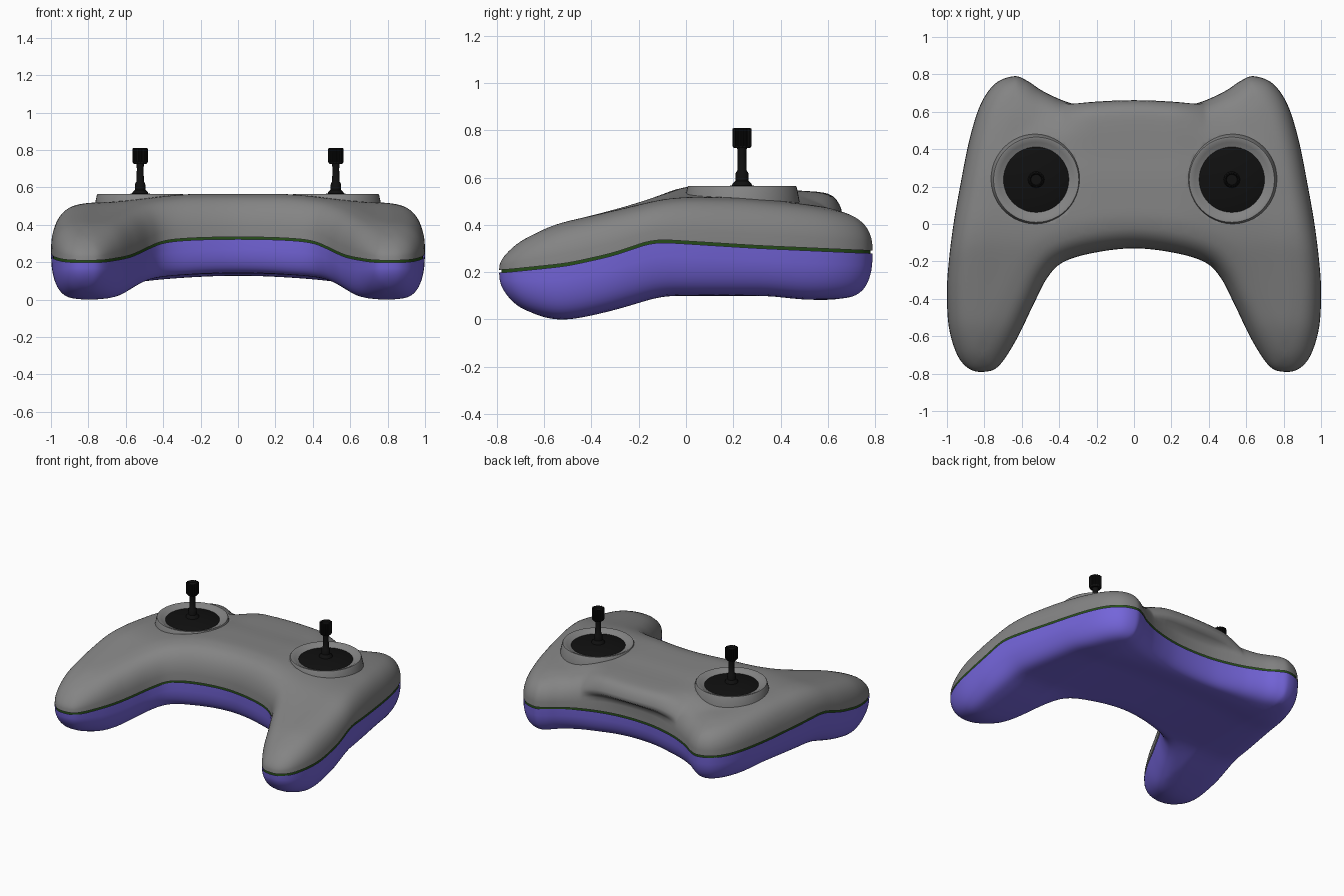
import bpy, bmesh, math
from mathutils import Vector
from mathutils.kdtree import KDTree
from mathutils.geometry import delaunay_2d_cdt

if "Cube" in bpy.data.objects:
    bpy.data.objects.remove(bpy.data.objects["Cube"])


def material(name, col):
    m = bpy.data.materials.new(name)
    m.diffuse_color = (*col, 1)
    m.use_nodes = True
    m.node_tree.nodes["Principled BSDF"].inputs["Base Color"].default_value = m.diffuse_color
    return m


GREY = material("dark_grey", (0.23, 0.23, 0.23))
PURPLE = material("purple", (0.175, 0.13, 0.70))
GREEN = material("green", (0.02, 0.075, 0.01))
BLACK = material("black", (0.005, 0.005, 0.005))


def add_object(name, bm, mat=None, angle=180):
    me = bpy.data.meshes.new(name)
    bm.to_mesh(me)
    bm.free()
    ob = bpy.data.objects.new(name, me)
    bpy.context.collection.objects.link(ob)
    if mat:
        me.materials.append(mat)
    bpy.ops.object.select_all(action='DESELECT')
    ob.select_set(True)
    bpy.context.view_layer.objects.active = ob
    bpy.ops.object.shade_smooth_by_angle(angle=math.radians(angle))
    return ob


# Outline of the body: right half from back centre round to front centre
HALF = [(0, .592), (.14, .60), (.26, .623), (.36, .653), (.43, .682), (.50, .718), (.57, .765),
        (.64, .79), (.74, .752), (.82, .64), (.88, .45), (.93, .2), (.965, 0), (.99, -.2),
        (1, -.36), (.99, -.55), (.945, -.70), (.88, -.775), (.80, -.79), (.722, -.758),
        (.63, -.62), (.542, -.44), (.465, -.29), (.38, -.205), (.22, -.155), (0, -.13)]
LOOP = [Vector(p) for p in HALF + [(-x, y) for x, y in HALF[-2:0:-1]]]


def spline(k):
    out, n = [], len(LOOP)
    for i in range(n):
        a, b, c, d = (LOOP[(i + j - 1) % n] for j in range(4))
        for s in range(k):
            t = s / k
            out.append(.5 * (2 * b + (c - a) * t + (2 * a - 5 * b + 4 * c - d) * t * t
                             + (3 * b - a - 3 * c + d) * t ** 3))
    return out


def normals(pts):
    n = len(pts)
    res = []
    for i in range(n):
        t = (pts[(i + 1) % n] - pts[i - 1]).normalized()
        res.append(Vector((t.y, -t.x)))
    return res


EDGE, DENSE = spline(8), spline(40)
EDGE_N, DENSE_N = normals(EDGE), normals(DENSE)
TREE = KDTree(len(DENSE))
for i, p in enumerate(DENSE):
    TREE.insert((p.x, p.y, 0), i)
TREE.balance()


def depth(p):
    co, i, d = TREE.find((p[0], p[1], 0))
    return d if (Vector((p[0], p[1])) - DENSE[i]).dot(DENSE_N[i]) >= 0 else -d


# Height profiles along y
def curve(pts):
    def lin(y):
        if y <= pts[0][0]:
            return pts[0][1]
        for (a, u), (b, v) in zip(pts, pts[1:]):
            if y <= b:
                return u + (v - u) * (y - a) / (b - a)
        return pts[-1][1]
    return lambda y: sum(lin(y + k * .02) * (5 - abs(k)) for k in range(-4, 5)) / 25


def smooth(a, b, x):
    t = min(1, max(0, (x - a) / (b - a)))
    return t * t * (3 - 2 * t)


seam = curve([(-.79, .205), (-.5, .235), (-.3, .28), (-.14, .337), (-.05, .332), (.3, .31),
              (.79, .288)])
top_y = curve([(-.79, .29), (-.7, .345), (-.55, .405), (-.3, .462), (-.1, .51), (.02, .52),
               (.25, .515), (.45, .495), (.6, .475), (.79, .44)])
low_y = curve([(-.79, .09), (-.7, .035), (-.55, -.005), (-.45, .005), (-.3, .04), (-.1, .10),
               (.35, .10), (.5, .083), (.79, .083)])
STICK = (.523, .237)


def top(x, y):
    back = smooth(.35, .6, y)
    return top_y(y) + (.046 + .012 * back) * (1 - smooth(.2, .78 - .25 * back, abs(x)))


def low(x, y):
    return low_y(y) + .04 * max(0, 1 - (x / .62) ** 2)


# Flat triangulation: rings following the edge, grid in the middle
pts = list(EDGE)
for d in (.0025, .006, .01, .015, .022, .031, .042, .055, .07, .087, .107):
    for p, n in zip(EDGE, EDGE_N):
        q = p + n * d
        if depth(q) > .96 * d:
            pts.append(q)
G = .021
for i in range(-48, 49):
    for j in range(-38, 39):
        q = Vector(((i + .5 * (j % 2)) * G, j * G))
        if depth(q) > .12:
            pts.append(q)
flat_v, _, flat_f, *_ = delaunay_2d_cdt(pts, [], [list(range(len(EDGE)))], 1, 1e-5)


# Depths around each point, so the rounding has no ridge along the middle
def samples(p):
    d = max(0, depth(p))
    rho = min(.075, .65 * max(0, d - .02))
    ds = [d]
    if rho > .004 and d < .27:
        for k in range(16):
            a = math.pi * k / 8
            r = rho * (1 if k % 2 else .6)
            ds.append(max(0, depth((p[0] + r * math.cos(a), p[1] + r * math.sin(a)))))
    return ds


flat_d = [samples(v) for v in flat_v]


def shell(name, upper, mat):
    bm = bmesh.new()
    for p, ds in zip(flat_v, flat_d):
        x, y = p
        if upper:
            r = .155 - .06 * max(0, 1 - (x / .4) ** 4) * smooth(.25, .42, y)
        else:
            r = .13 - .04 * (1 - smooth(.25, .55, abs(x)))
        h = sum((1 - (1 - min(1, d / r)) ** 2.3) ** (1 / 2.3) for d in ds) / len(ds)
        s = seam(y) + (.003 if upper else -.009)
        z = s + ((top(x, y) if upper else low(x, y)) - s) * h
        if upper:
            # straight lip overhanging the curved back edge
            if y > .2:
                reach = .087 * max(0, 1 - (x / .38) ** 2)
                y += reach * smooth(.38, .64, h) * (1 - smooth(.025, .28, ds[0]))
            # sink the surface under the stick wells
            if math.hypot(abs(x) - STICK[0], y - STICK[1]) < .212:
                z = min(z, .49)
        bm.verts.new((x, y, z))
    bm.verts.ensure_lookup_table()
    for f in flat_f:
        bm.faces.new([bm.verts[i] for i in (f if upper else reversed(f))])
    return add_object(name, bm, mat)


shell("upper_shell", True, GREY)
shell("lower_shell", False, PURPLE)

# Green band set into the gap between the shells
bm = bmesh.new()
rows = []
for p, n in zip(EDGE, EDGE_N):
    q = p + n * .01
    rows.append([bm.verts.new((q.x, q.y, seam(q.y) + dz)) for dz in (-.03, .02)])
for a, b in zip(rows, rows[1:] + rows[:1]):
    bm.faces.new((a[0], a[1], b[1], b[0]))
add_object("seam_band", bm, GREEN)


def lathe(name, profile, x, mat, seg=48, knurl=(), angle=35):
    bm = bmesh.new()
    rings = []
    for k, (r, z) in enumerate(profile):
        ring = []
        for i in range(seg):
            a = 2 * math.pi * i / seg
            rr = r * (.9 if k in knurl and i % 4 > 1 else 1)
            ring.append(bm.verts.new((x + rr * math.cos(a), STICK[1] + rr * math.sin(a), z)))
        rings.append(ring)
    for a, b in zip(rings, rings[1:]):
        for i in range(seg):
            j = (i + 1) % seg
            bm.faces.new((a[i], a[j], b[j], b[i]))
    bmesh.ops.remove_doubles(bm, verts=bm.verts, dist=1e-5)
    return add_object(name, bm, mat, angle)


# Stick wells, domes, shafts and knurled caps
for side, sx in (("left", -STICK[0]), ("right", STICK[0])):
    lathe(side + "_stick_ring", [(.254, .44), (.244, .50), (.232, .558), (.228, .565),
                                 (.218, .565), (.20, .555), (.174, .545), (.172, .50)], sx, GREY)
    lathe(side + "_stick_dome", [(.176, .545), (.14, .555), (.09, .562), (.05, .566), (0, .568)],
          sx, BLACK)
    lathe(side + "_stick_shaft", [(.046, .56), (.04, .575), (.028, .587), (.027, .62), (.02, .63),
                                  (.018, .70), (.021, .73), (.021, .76)], sx, BLACK, 24)
    lathe(side + "_stick_cap", [(0, .725), (.034, .725), (.041, .735), (.041, .808), (.034, .81),
                                (.028, .796), (0, .796)], sx, BLACK, 64, (2, 3, 4), 25)
